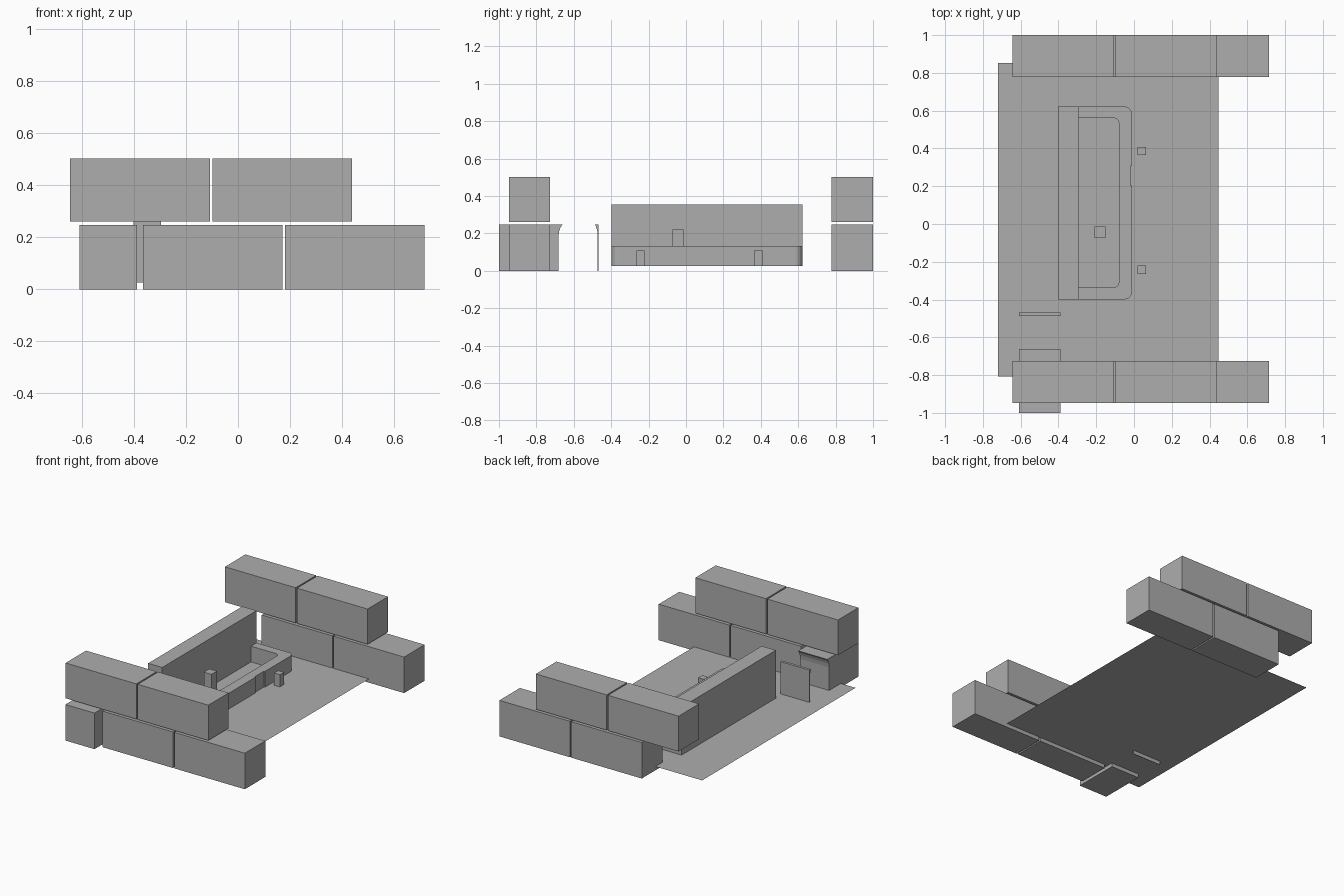
import bpy
import bmesh
import math
from mathutils import Vector

if "Cube" in bpy.data.objects:
    bpy.data.objects.remove(bpy.data.objects["Cube"])

grey = bpy.data.materials.new("plain_grey")
grey.diffuse_color = (0.42, 0.42, 0.42, 1)
grey.use_nodes = True
grey.node_tree.nodes["Principled BSDF"].inputs["Base Color"].default_value = grey.diffuse_color
FLOOR = 0.026


def finish(name, bm):
    bmesh.ops.recalc_face_normals(bm, faces=bm.faces)
    mesh = bpy.data.meshes.new(name)
    bm.to_mesh(mesh)
    bm.free()
    mesh.materials.append(grey)
    obj = bpy.data.objects.new(name, mesh)
    bpy.context.collection.objects.link(obj)
    return obj


def prism(name, points, direction):
    """Extrude a closed outline along a direction."""
    bm = bmesh.new()
    face = bm.faces.new([bm.verts.new(p) for p in points])
    res = bmesh.ops.extrude_face_region(bm, geom=[face])
    verts = [v for v in res["geom"] if isinstance(v, bmesh.types.BMVert)]
    bmesh.ops.translate(bm, verts=verts, vec=Vector(direction))
    # the extrusion keeps the starting cap, giving a closed solid
    return finish(name, bm)


def box(name, x0, x1, y0, y1, z0, z1):
    pts = [(x0, y0, z0), (x1, y0, z0), (x1, y1, z0), (x0, y1, z0)]
    return prism(name, pts, (0, 0, z1 - z0))


def corner(cx, cy, r, start, end, n=6):
    angles = [math.radians(start + (end - start) * i / n) for i in range(n + 1)]
    return [(cx + r * math.cos(a), cy + r * math.sin(a)) for a in angles]


# thin floor sheet
bm = bmesh.new()
bm.faces.new([bm.verts.new(p) for p in (
    (-0.72, -0.808, FLOOR), (0.448, -0.808, FLOOR),
    (0.448, 0.853, FLOOR), (-0.72, 0.853, FLOOR))])
finish("floor", bm)

# stacked long blocks on both sides
for side, y0, y1 in (("front", -0.947, -0.726), ("back", 0.778, 1.0)):
    for i, x in enumerate((-0.365, 0.18)):
        box(f"{side}_lower_block_{i + 1}", x, x + 0.535, y0, y1, 0, 0.247)
    for i, x in enumerate((-0.644, -0.098)):
        box(f"{side}_upper_block_{i + 1}", x, x + 0.536, y0, y1, 0.26, 0.502)

# tall back shelf of the bar
box("back_shelf", -0.402, -0.295, -0.399, 0.622, FLOOR, 0.355)

# U-shaped counter with rounded corners and a recessed hatch
y0, y1, xo, xi = -0.399, 0.622, -0.011, -0.08
outline = [(-0.295, y0)]
outline += corner(xo - 0.04, y0 + 0.04, 0.04, -90, 0)
outline += [(xo, 0.203), (xo - 0.007, 0.203), (xo - 0.007, 0.307), (xo, 0.307)]
outline += corner(xo - 0.04, y1 - 0.04, 0.04, 0, 90)
outline += [(-0.295, y1), (-0.295, 0.562)]
outline += corner(xi - 0.03, 0.532, 0.03, 90, 0)
outline += corner(xi - 0.03, -0.307, 0.03, 0, -90)
outline += [(-0.295, -0.337)]
prism("counter", [(x, y, FLOOR) for x, y in outline], (0, 0, 0.134 - FLOOR))

# stools in front of the counter and a post behind it
for i, y in enumerate((-0.243, 0.386)):
    box(f"stool_{i + 1}", 0.019, 0.063, y - 0.022, y + 0.022, FLOOR, 0.11)
box("post", -0.208, -0.15, -0.073, -0.013, FLOOR, 0.222)

# end block with a flared top lip
lip = [(-1.0, 0), (-0.682, 0), (-0.682, 0.185), (-0.678, 0.212),
       (-0.671, 0.232), (-0.661, 0.247), (-1.0, 0.247)]
prism("end_block", [(-0.608, y, z) for y, z in lip], (0.22, 0, 0))

# upright sheet with a flared top lip
sheet = [(-0.472, 0), (-0.468, 0), (-0.468, 0.247), (-0.486, 0.247),
         (-0.479, 0.23), (-0.474, 0.21), (-0.472, 0.187)]
prism("upright_sheet", [(-0.608, y, z) for y, z in sheet], (0.22, 0, 0))
